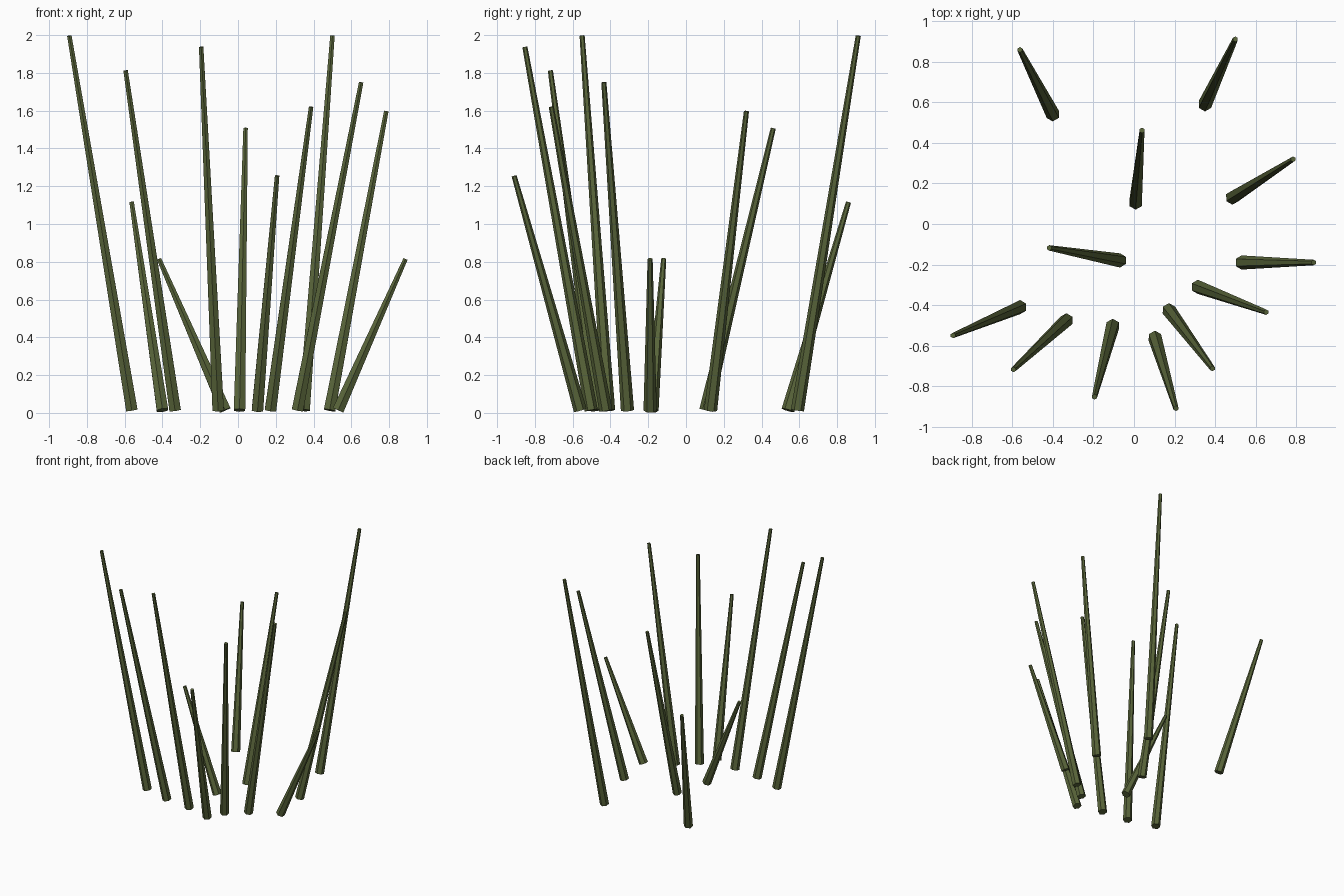
import bpy
from mathutils import Vector

BASE_R, TIP_R, BASE_Z = 0.035, 0.0135, 0.014

green = bpy.data.materials.new("dark olive green")
green.diffuse_color = (0.100, 0.130, 0.042, 1)

# base x, base y, tip x, tip y, tip height
STALKS = [
    (-0.40, 0.54, -0.563, 0.86, 1.115),
    (0.35, 0.59, 0.50, 0.912, 1.997),
    (0.008, 0.105, 0.04, 0.462, 1.507),
    (0.485, 0.13, 0.785, 0.32, 1.597),
    (-0.068, -0.18, -0.418, -0.118, 0.815),
    (0.53, -0.19, 0.887, -0.19, 0.815),
    (0.315, -0.31, 0.652, -0.435, 1.75),
    (0.172, -0.425, 0.387, -0.713, 1.62),
    (0.103, -0.56, 0.207, -0.91, 1.255),
    (-0.105, -0.502, -0.195, -0.853, 1.937),
    (-0.333, -0.475, -0.595, -0.718, 1.812),
    (-0.562, -0.41, -0.893, -0.55, 1.997),
]

# Splayed tapering six-sided stalks, end caps square to the axis
for i, (bx, by, tx, ty, tz) in enumerate(STALKS, 1):
    base, tip = Vector((bx, by, BASE_Z)), Vector((tx, ty, tz))
    axis = tip - base
    bpy.ops.mesh.primitive_cone_add(vertices=6, radius1=BASE_R, radius2=TIP_R,
                                    depth=axis.length, location=(base + tip) / 2)
    stalk = bpy.context.object
    stalk.name = f"stalk_{i}"
    stalk.rotation_euler = Vector((0, 0, 1)).rotation_difference(axis).to_euler()
    stalk.data.materials.append(green)
